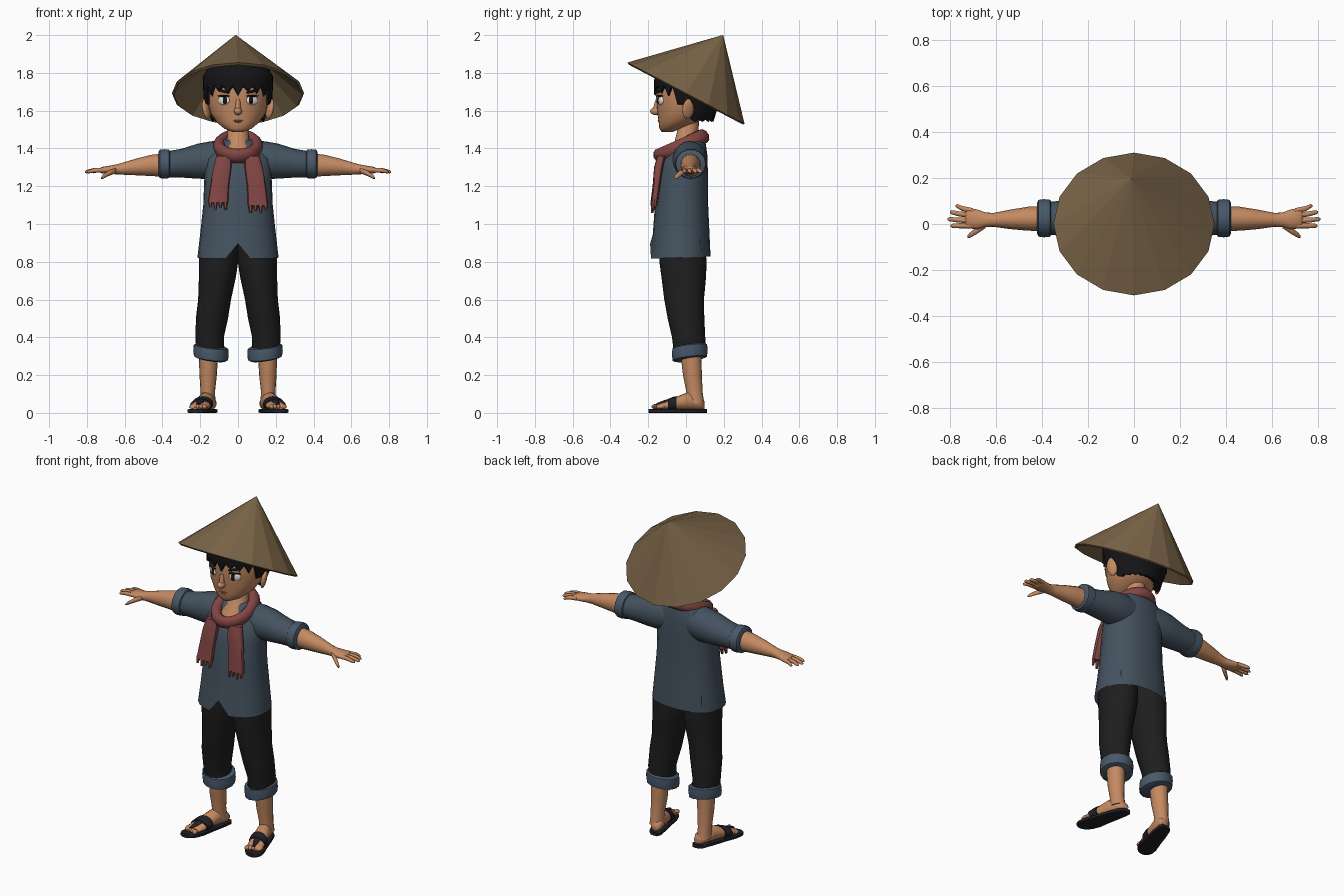
import bpy, bmesh, math
from mathutils import Vector, Matrix


def material(name, r, g, b):
    m = bpy.data.materials.new(name)
    lin = [((c / 255 + 0.055) / 1.055) ** 2.4 for c in (r, g, b)]
    m.diffuse_color = (*lin, 1)
    return m


SKIN = material("skin", 196, 138, 98)
LIP = material("lip", 158, 98, 74)
HAIR = material("hair_black", 20, 20, 23)
STRAW = material("straw", 124, 102, 73)
SHIRT = material("slate_shirt", 68, 82, 95)
CUFF = material("slate_cuff", 72, 88, 105)
PANTS = material("pants_black", 30, 30, 31)
SCARF = material("scarf_red", 130, 70, 68)
SANDAL = material("sandal_black", 32, 32, 37)
WHITE = material("eye_white", 235, 232, 226)


def finish(name, bm, mat, angle=45):
    bmesh.ops.recalc_face_normals(bm, faces=bm.faces)
    me = bpy.data.meshes.new(name)
    bm.to_mesh(me)
    bm.free()
    me.materials.append(mat)
    for p in me.polygons:
        p.use_smooth = angle > 0
    if angle > 0:
        me.set_sharp_from_angle(angle=math.radians(angle))
    ob = bpy.data.objects.new(name, me)
    bpy.context.collection.objects.link(ob)
    return ob


def skin_rings(name, rings, mat, loop=False, caps=(True, True), angle=45):
    """Bridge a list of point rings into one surface."""
    bm = bmesh.new()
    vs = [[bm.verts.new(p) for p in r] for r in rings]
    n = len(vs[0])
    pairs = list(zip(vs, vs[1:])) + ([(vs[-1], vs[0])] if loop else [])
    for a, b in pairs:
        for i in range(n):
            j = (i + 1) % n
            bm.faces.new((a[i], a[j], b[j], b[i]))
    if not loop:
        if caps[0]:
            bm.faces.new(vs[0])
        if caps[1]:
            bm.faces.new(vs[-1])
    return finish(name, bm, mat, angle)


def loft(name, rings, mat, axis="z", n=20, p=1.0, s=1, tilt=(0, 0), **kw):
    """Elliptical sections (t, cu, cv, ru, rv) along an axis; s mirrors x."""
    out = []
    for t, cu, cv, ru, rv in rings:
        pts = []
        for i in range(n):
            a = 2 * math.pi * i / n
            c, d = math.cos(a), math.sin(a)
            c = math.copysign(abs(c) ** p, c)
            d = math.copysign(abs(d) ** p, d)
            u, v, w = cu + ru * c, cv + rv * d, t + tilt[0] * c + tilt[1] * d
            x, y, z = {"z": (u, v, w), "x": (w, u, v), "y": (u, w, v)}[axis]
            pts.append((s * x, y, z))
        out.append(pts)
    return skin_rings(name, out, mat, **kw)


def ball(name, loc, size, mat, rz=0.0, ry=0.0, seg=16):
    bm = bmesh.new()
    bmesh.ops.create_uvsphere(bm, u_segments=seg, v_segments=seg // 2 + 2, radius=1)
    m = (Matrix.Translation(loc) @ Matrix.Rotation(rz, 4, "Z")
         @ Matrix.Rotation(ry, 4, "Y") @ Matrix.Diagonal((*size, 1)))
    bmesh.ops.transform(bm, matrix=m, verts=bm.verts)
    return finish(name, bm, mat, 80)


def polar(n):
    return [2 * math.pi * i / n for i in range(n)]


# Conical straw hat, tipped back, with a hollow underside
def rim(k, drop=0.0):
    return [(0.35 * k * math.cos(a), 0.31 * k * math.sin(a),
             1.6925 - 0.1625 * k * math.sin(a) - drop) for a in polar(16)]


def tip(z, y):
    return [(-0.012 + 0.002 * math.cos(a), y + 0.002 * math.sin(a), z) for a in polar(16)]


skin_rings("straw_hat", [tip(2.0, 0.195), rim(1), rim(0.97, 0.008), tip(1.965, 0.175)],
           STRAW, angle=0)

# Head, neck and face
loft("head", [(1.488, 0, -0.10, 0.03, 0.03), (1.505, 0, -0.083, 0.072, 0.058),
              (1.54, 0, -0.04, 0.115, 0.105), (1.59, 0, -0.012, 0.148, 0.14),
              (1.65, 0, 0, 0.16, 0.157), (1.72, 0, 0, 0.167, 0.16),
              (1.80, 0, 0, 0.15, 0.145), (1.85, 0, 0, 0.10, 0.10),
              (1.87, 0, 0, 0.03, 0.03)], SKIN, n=28, angle=70)
loft("neck", [(1.34, 0, -0.04, 0.095, 0.085), (1.38, 0, -0.03, 0.085, 0.082),
              (1.43, 0, 0.0, 0.06, 0.062), (1.56, 0, 0.02, 0.05, 0.05)], SKIN)
ball("nose", (0, -0.158, 1.597), (0.021, 0.032, 0.021), SKIN)
loft("nose_bridge", [(1.595, 0, -0.158, 0.016, 0.022), (1.66, 0, -0.15, 0.012, 0.012)],
     SKIN, n=10)
ball("upper_lip", (0, -0.138, 1.547), (0.032, 0.012, 0.005), LIP)
ball("lower_lip", (0, -0.135, 1.537), (0.022, 0.012, 0.005), LIP)
for s in (-1, 1):
    ball("ear", (s * 0.168, 0.012, 1.61), (0.016, 0.034, 0.054), SKIN, s * 0.45, s * 0.2)
    ball("eye", (s * 0.075, -0.135, 1.655), (0.034, 0.011, 0.025), WHITE, s * 0.46)
    ball("iris", (s * 0.070, -0.1435, 1.655), (0.017, 0.006, 0.021), HAIR, s * 0.44)
    ball("upper_lash", (s * 0.076, -0.139, 1.678), (0.037, 0.009, 0.005), HAIR, s * 0.46)
    ball("eyebrow", (s * 0.075, -0.143, 1.702), (0.038, 0.007, 0.007), HAIR, s * 0.46, -s * 0.2)

# Hair cap with a jagged fringe, sideburns and a full back
N = 40
low, mid = [], []
for i, a in enumerate(polar(N)):
    c, d = math.cos(a), math.sin(a)
    if d < -0.35:
        z, k = (1.735 if i % 2 else 1.685 + 0.012 * (i % 3)), 1.0
    elif d < -0.12:
        z, k = 1.635, 0.95
    elif d < 0.08:
        z, k = 1.655, 0.98
    else:
        z, k = 1.54 + 0.012 * (i % 2), 0.80
    low.append((0.18 * k * c, 0.005 + 0.174 * k * d, z))
    mid.append((0.184 * c, 0.005 + 0.174 * d, (1.755 + z) / 2 if d > -0.35 else 1.75))


def hair_ring(z, rx, ry):
    return [(rx * math.cos(a), 0.005 + ry * math.sin(a), z) for a in polar(N)]


skin_rings("hair", [hair_ring(1.60, 0.04, 0.04), low, mid, hair_ring(1.785, 0.184, 0.172),
                    hair_ring(1.835, 0.155, 0.15), hair_ring(1.875, 0.09, 0.09)], HAIR, angle=35)

# Shirt body with a notch at the front of the hem
shirt = loft("shirt", [(0.822, 0, -0.03, 0.215, 0.16), (0.95, 0, -0.026, 0.2, 0.15),
                       (1.10, 0, -0.024, 0.184, 0.141), (1.25, 0, -0.018, 0.178, 0.134),
                       (1.35, 0, -0.004, 0.176, 0.118), (1.41, 0, 0.018, 0.145, 0.088),
                       (1.45, 0, 0.028, 0.095, 0.07)], SHIRT, n=24, p=0.88,
             caps=(False, True), tilt=(0, 0.006))
shirt.data.vertices[18].co.z = 0.895

# Scarf: a slanted roll round the neck and two hanging tails with fringe
roll = []
for a in polar(28):
    c, d = math.cos(a), math.sin(a)
    mid_pt = Vector((0.1 * c, -0.025 + 0.115 * d, 1.412 + 0.052 * d))
    out = Vector((c, d, 0.25 * d)).normalized()
    up = Vector((0, -0.35, 0.94))
    roll.append([mid_pt + out * 0.032 * math.cos(b) + up * 0.04 * math.sin(b)
                 for b in polar(10)])
skin_rings("scarf_roll", roll, SCARF, loop=True, angle=60)
for s, drop in ((-1, 0.0), (1, 0.018)):
    loft("scarf_tail", [(1.36, 0.075, -0.13, 0.04, 0.022), (1.30, 0.083, -0.145, 0.048, 0.024),
                        (1.20, 0.098, -0.157, 0.05, 0.02),
                        (1.115 - drop, 0.106, -0.17, 0.054, 0.018)],
         SCARF, n=12, p=0.7, s=s)
    for i in range(4):
        x = 0.066 + 0.027 * i
        end = 1.075 - drop + 0.012 * (i % 2)
        loft("scarf_fringe", [(1.125 - drop, x, -0.17, 0.014, 0.014),
                              (end, x, -0.18, 0.006, 0.007)], SCARF, n=6, s=s)

for s in (-1, 1):
    # Sleeve with rolled cuff
    loft("sleeve", [(0.06, 0.02, 1.345, 0.085, 0.095), (0.14, 0.022, 1.338, 0.093, 0.1),
                    (0.21, 0.025, 1.333, 0.088, 0.093), (0.30, 0.025, 1.322, 0.078, 0.076),
                    (0.38, 0.025, 1.316, 0.07, 0.068)], SHIRT, "x", s=s)
    loft("sleeve_cuff", [(0.358, 0.025, 1.318, 0.066, 0.064), (0.364, 0.025, 1.318, 0.08, 0.077),
                         (0.39, 0.025, 1.318, 0.083, 0.08), (0.414, 0.025, 1.318, 0.08, 0.077),
                         (0.421, 0.025, 1.318, 0.066, 0.064)], CUFF, "x", s=s, n=14)
    # Forearm and palm
    loft("arm", [(0.38, 0.024, 1.312, 0.055, 0.063), (0.46, 0.023, 1.31, 0.052, 0.056),
                 (0.54, 0.02, 1.302, 0.042, 0.044), (0.61, 0.018, 1.293, 0.03, 0.032),
                 (0.645, 0.018, 1.289, 0.032, 0.026), (0.68, 0.02, 1.287, 0.043, 0.022),
                 (0.72, 0.025, 1.285, 0.044, 0.017), (0.735, 0.026, 1.284, 0.036, 0.01)],
         SKIN, "x", s=s, n=16, angle=70)
    # Fingers and thumb
    for y0, x1, y1 in ((0.057, 0.775, 0.078), (0.037, 0.80, 0.051),
                       (0.014, 0.81, 0.021), (-0.007, 0.797, -0.008)):
        loft("finger", [(0.70, y0, 1.286, 0.012, 0.013),
                        ((0.7 + x1) / 2 + 0.01, (y0 + y1) / 2, 1.284, 0.011, 0.012),
                        (x1 - 0.008, y1, 1.277, 0.009, 0.009), (x1, y1, 1.275, 0.004, 0.004)],
             SKIN, "x", s=s, n=8, angle=70)
    loft("thumb", [(0.645, 0.0, 1.285, 0.018, 0.016), (0.685, -0.03, 1.268, 0.015, 0.014),
                   (0.715, -0.05, 1.25, 0.011, 0.011), (0.724, -0.056, 1.244, 0.005, 0.005)],
         SKIN, "x", s=s, n=8, angle=70)

    # Trouser leg with rolled cuff
    loft("trouser_leg", [(0.92, 0.10, -0.018, 0.10, 0.118), (0.80, 0.103, -0.016, 0.104, 0.125),
                         (0.72, 0.109, -0.012, 0.098, 0.118), (0.60, 0.124, -0.01, 0.087, 0.105),
                         (0.50, 0.138, 0.0, 0.085, 0.097), (0.40, 0.15, 0.014, 0.075, 0.088),
                         (0.33, 0.148, 0.018, 0.074, 0.084)], PANTS, s=s)
    loft("trouser_cuff", [(0.283, 0.143, 0.02, 0.076, 0.08), (0.289, 0.143, 0.02, 0.09, 0.093),
                          (0.32, 0.143, 0.02, 0.094, 0.097), (0.35, 0.143, 0.02, 0.091, 0.094),
                          (0.358, 0.143, 0.02, 0.076, 0.08)], CUFF, s=s, n=14, tilt=(0.011, 0.011))
    # Lower leg
    loft("shin", [(0.33, 0.156, 0.025, 0.052, 0.056), (0.2, 0.158, 0.034, 0.046, 0.05),
                  (0.11, 0.16, 0.045, 0.038, 0.043), (0.05, 0.16, 0.05, 0.042, 0.047)],
         SKIN, s=s, n=16)

    # Foot, toes and sandal follow a line turned outwards
    def line(y):
        return 0.155 + (0.06 - y) * 0.27

    def along(name, rings, mat, **kw):
        loft(name, [(y, line(y), cz, rx, rz) for y, rx, cz, rz in rings], mat, "y", s=s, **kw)

    along("foot", [(0.098, 0.022, 0.042, 0.02), (0.075, 0.038, 0.05, 0.036),
                   (0.01, 0.042, 0.062, 0.048), (-0.04, 0.046, 0.052, 0.038),
                   (-0.10, 0.051, 0.038, 0.024), (-0.145, 0.049, 0.032, 0.015),
                   (-0.155, 0.04, 0.03, 0.01)], SKIN, n=16, angle=70)
    for i in range(5):
        y = -0.163 + 0.008 * i
        ball("toe", (s * (line(y) - 0.038 + 0.02 * i), y, 0.033),
             (0.014 - 0.001 * i, 0.02, 0.014 - 0.001 * i), SKIN, seg=8)
    along("sandal_sole", [(0.11, 0.022, 0.01, 0.01), (0.092, 0.038, 0.01, 0.01),
                          (0.03, 0.046, 0.01, 0.01), (-0.05, 0.051, 0.01, 0.01),
                          (-0.12, 0.059, 0.01, 0.01), (-0.165, 0.053, 0.01, 0.01),
                          (-0.188, 0.037, 0.01, 0.01), (-0.198, 0.018, 0.01, 0.01)],
          SANDAL, n=16, p=0.3)
    along("sandal_strap", [(-0.05, 0.053, 0.048, 0.041), (-0.068, 0.056, 0.046, 0.039),
                           (-0.095, 0.057, 0.041, 0.033)], SANDAL, n=16)
    along("sandal_toe_strap", [(-0.085, 0.022, 0.062, 0.014), (-0.12, 0.017, 0.054, 0.012),
                               (-0.155, 0.008, 0.042, 0.010)], SANDAL, n=8)
